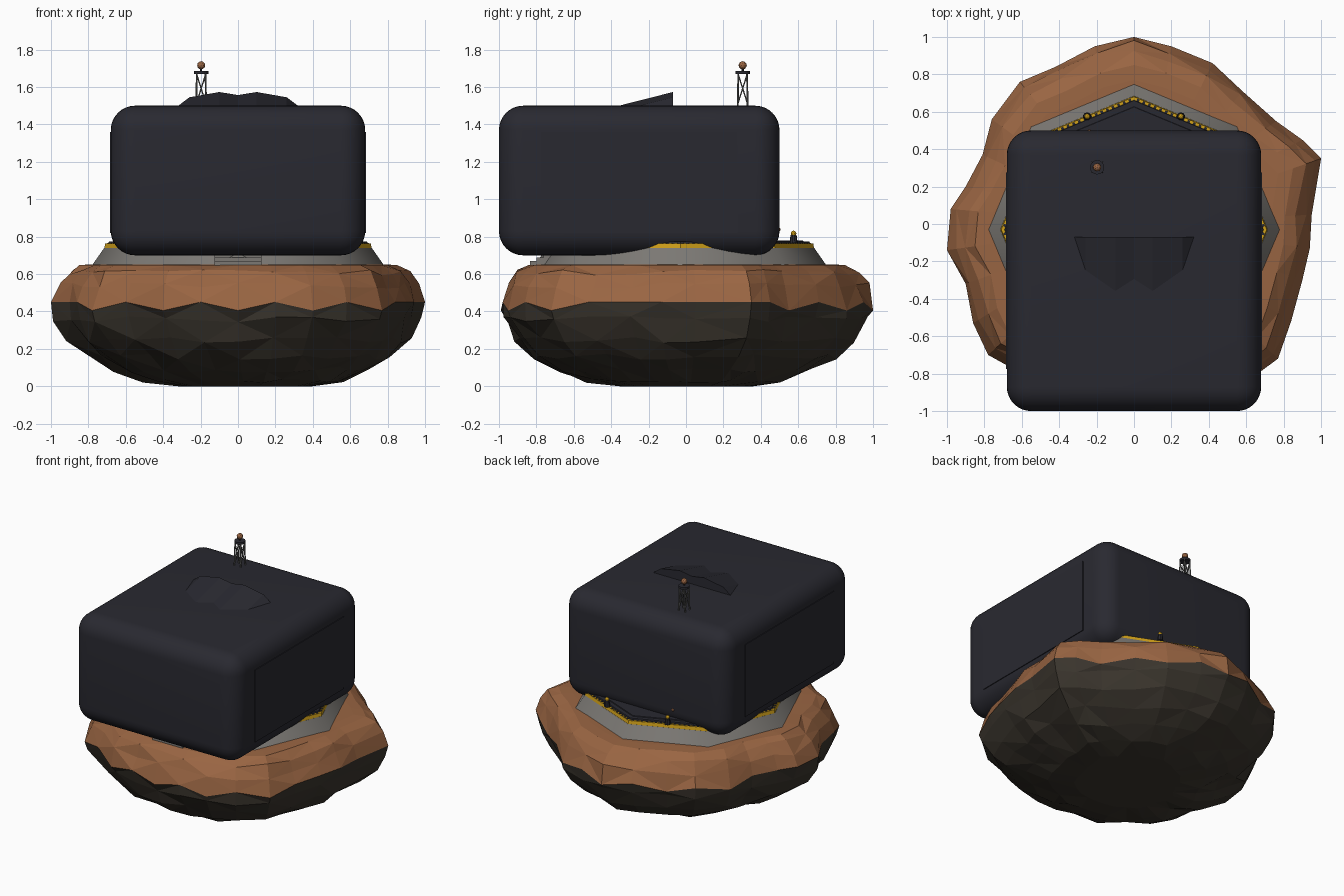
import bpy, bmesh, math, random
from mathutils import Vector, Matrix

random.seed(4)
if "Cube" in bpy.data.objects:
    bpy.data.objects.remove(bpy.data.objects["Cube"])


def material(name, r, g, b):
    m = bpy.data.materials.new(name)
    m.use_nodes = True
    m.diffuse_color = (r, g, b, 1)
    m.node_tree.nodes["Principled BSDF"].inputs["Base Color"].default_value = (r, g, b, 1)
    return m


BROWN = material("rust soil", .32, .13, .055)
ROCK = material("dark rock", .042, .035, .026)
DARK = material("charcoal", .022, .022, .03)
GREY = material("concrete grey", .2, .19, .175)
YELLOW = material("safety yellow", .65, .36, .01)
METAL = material("mast metal", .12, .12, .115)


def add_object(name, bm, *mats):
    bmesh.ops.recalc_face_normals(bm, faces=bm.faces)
    mesh = bpy.data.meshes.new(name)
    bm.to_mesh(mesh)
    bm.free()
    for m in mats:
        mesh.materials.append(m)
    obj = bpy.data.objects.new(name, mesh)
    bpy.context.scene.collection.objects.link(obj)
    return obj


def box(name, mat, centre, size):
    bm = bmesh.new()
    bmesh.ops.create_cube(bm, size=1)
    for v in bm.verts:
        v.co = Vector(centre) + v.co * Vector(size)
    return add_object(name, bm, mat)


def frustum(name, mat, centre, z0, z1, r0, r1, sides=8):
    bm = bmesh.new()
    bmesh.ops.create_cone(bm, cap_ends=True, segments=sides, radius1=r0, radius2=r1, depth=z1 - z0)
    bmesh.ops.translate(bm, verts=bm.verts, vec=(*centre, (z0 + z1) / 2))
    return add_object(name, bm, mat)


def ball(name, mat, centre, radius):
    bm = bmesh.new()
    bmesh.ops.create_icosphere(bm, subdivisions=2, radius=radius)
    bmesh.ops.translate(bm, verts=bm.verts, vec=centre)
    return add_object(name, bm, mat)


def rod(name, mat, a, b, radius):
    a, b = Vector(a), Vector(b)
    bm = bmesh.new()
    bmesh.ops.create_cone(bm, cap_ends=True, segments=6, radius1=radius, radius2=radius,
                          depth=(b - a).length)
    turn = (b - a).to_track_quat('Z', 'Y')
    for v in bm.verts:
        v.co = (a + b) / 2 + turn @ v.co
    return add_object(name, bm, mat)


# Floating rock: irregular plan lofted through a bowl-shaped profile
plan = [(.95, .05), (1, .35), (.9, .45), (.76, .55), (.58, .71), (.42, .86), (.2, .95), (0, 1),
        (-.21, .95), (-.42, .84), (-.61, .76), (-.76, .56), (-.81, .37), (-.9, .2), (-.98, .08),
        (-1, -.14), (-.9, -.32), (-.86, -.53), (-.78, -.7), (-.6, -.8), (-.4, -.93), (-.2, -.97),
        (0, -.99), (.2, -.98), (.4, -.95), (.58, -.86), (.77, -.72), (.84, -.52), (.9, -.3), (.94, -.13)]
profile = [(0, .36), (.035, .54), (.09, .69), (.16, .82), (.25, .92), (.36, .985), (.45, 1),
           (.54, .97), (.61, .92), (.648, .85), (.652, .77)]
EDGE = 6
bm = bmesh.new()
rings = []
for k, (z, s) in enumerate(profile):
    ring = []
    for i, (x, y) in enumerate(plan):
        f, dz = s, 0
        if k == EDGE:
            dz = -.045 * ((i + (y < 0)) % 2) * (abs(y) > .45)
        elif 0 < k < len(profile) - 2:
            f *= 1 + random.uniform(-.025, .012)
            dz = random.uniform(-.018, .015)
        shift = .06 * (1 - s) if k < EDGE else 0
        ring.append(bm.verts.new((x * f + shift, y * f, z + dz)))
    rings.append(ring)
n = len(plan)
for k in range(len(rings) - 1):
    for i in range(n):
        j = (i + 1) % n
        a, b, c, d = rings[k][i], rings[k][j], rings[k + 1][j], rings[k + 1][i]
        tris = [(a, b, c), (a, c, d)] if (i + k) % 2 else [(a, b, d), (b, c, d)]
        for t in tris:
            bm.faces.new(t).material_index = int(k < EDGE)
bm.faces.new(rings[0]).material_index = 1
bm.faces.new(rings[-1])
add_object("rock_base", bm, BROWN, ROCK)

# Octagonal landing platform with softly shaded walls
PAD = (0, -.03)
foundation = frustum("platform_foundation", GREY, PAD, .64, .74, .785, .715)
for p in foundation.data.polygons:
    p.use_smooth = abs(p.normal.z) < .9
frustum("platform_safety_band", YELLOW, PAD, .735, .764, .715, .71)
frustum("platform_deck", DARK, PAD, .755, .775, .695, .69)
frustum("platform_inner_deck", DARK, PAD, .77, .78, .66, .655)

# Dark hazard teeth along the inner edge of the yellow band
bm = bmesh.new()
for side in range(8):
    turn = Matrix.Rotation(math.pi * (side + .5) / 4, 4, 'Z')
    for t in range(16):
        place = Matrix.Translation((*PAD, 0)) @ turn @ Matrix.Translation((.645, (t - 7.5) * .0325, .763))
        bmesh.ops.create_cube(bm, size=1, matrix=place @ Matrix.Diagonal((.016, .014, .007, 1)))
add_object("hazard_teeth", bm, DARK)

# Bollard lights at the middle of each platform side
for i in range(8):
    a = math.pi * (i + .5) / 4
    p = (PAD[0] + .655 * math.cos(a), PAD[1] + .655 * math.sin(a))
    frustum(f"bollard_{i}", DARK, p, .765, .81, .022, .016, 10)
    ball(f"bollard_lamp_{i}", YELLOW, (*p, .817), .015)

# Front steps
for i in range(3):
    box(f"step_{i}", GREY, (0, -.77 + .018 * i, .655 + .009 * i), (.25, .13 - .036 * i, .03 + .018 * i))

# Large rounded hull
hull = box("hull", DARK, (0, -.25, 1.1), (1.36, 1.5, .8))
bevel = hull.modifiers.new("rounding", 'BEVEL')
bevel.width = .13
bevel.segments = 8
for p in hull.data.polygons:
    p.use_smooth = True

# Side panels
for side, x in (("left", .681), ("right", -.681)):
    box(side + "_panel", DARK, (x, -.25, 1.09), (.008, 1.05, .54))

# Sloping roof scoop: upright back outline swept down to the roof
half = [(.32, 0), (.26, .045), (.1, .073)]
outline = half + [(0, .057)] + [(-x, h) for x, h in reversed(half)]
bm = bmesh.new()
back = [bm.verts.new((x, -.07, 1.5 + h)) for x, h in outline]
front = [bm.verts.new((x, -.07 - 4 * h, 1.499)) for x, h in outline]
bm.faces.new(back)
bm.faces.new(front)
for i in range(len(outline) - 1):
    bm.faces.new((back[i], back[i + 1], front[i + 1], front[i]))
bmesh.ops.remove_doubles(bm, verts=bm.verts, dist=.002)
add_object("roof_scoop", bm, DARK)

# Lattice mast
MX, MY = -.197, .303
corners = [(1, 1), (-1, 1), (-1, -1), (1, -1)]


def mast_point(c, t):
    r = .027 - .004 * t
    return (MX + c[0] * r, MY + c[1] * r, 1.48 + .195 * t)


for i, c in enumerate(corners):
    d = corners[(i + 1) % 4]
    rod(f"mast_leg_{i}", METAL, mast_point(c, 0), mast_point(c, 1), .005)
    rod(f"mast_brace_{i}", METAL, mast_point(c, .15), mast_point(d, .95), .0035)
    rod(f"mast_cross_brace_{i}", METAL, mast_point(d, .15), mast_point(c, .95), .0035)
frustum("mast_platform", DARK, (MX, MY), 1.67, 1.685, .038, .038, 16)
rod("mast_stem", DARK, (MX, MY, 1.68), (MX, MY, 1.71), .006)
ball("mast_beacon", BROWN, (MX, MY, 1.716), .022)

# Small beacon on the rear of the hull
ball("rear_beacon", BROWN, (-.24, .493, .838), .013)
